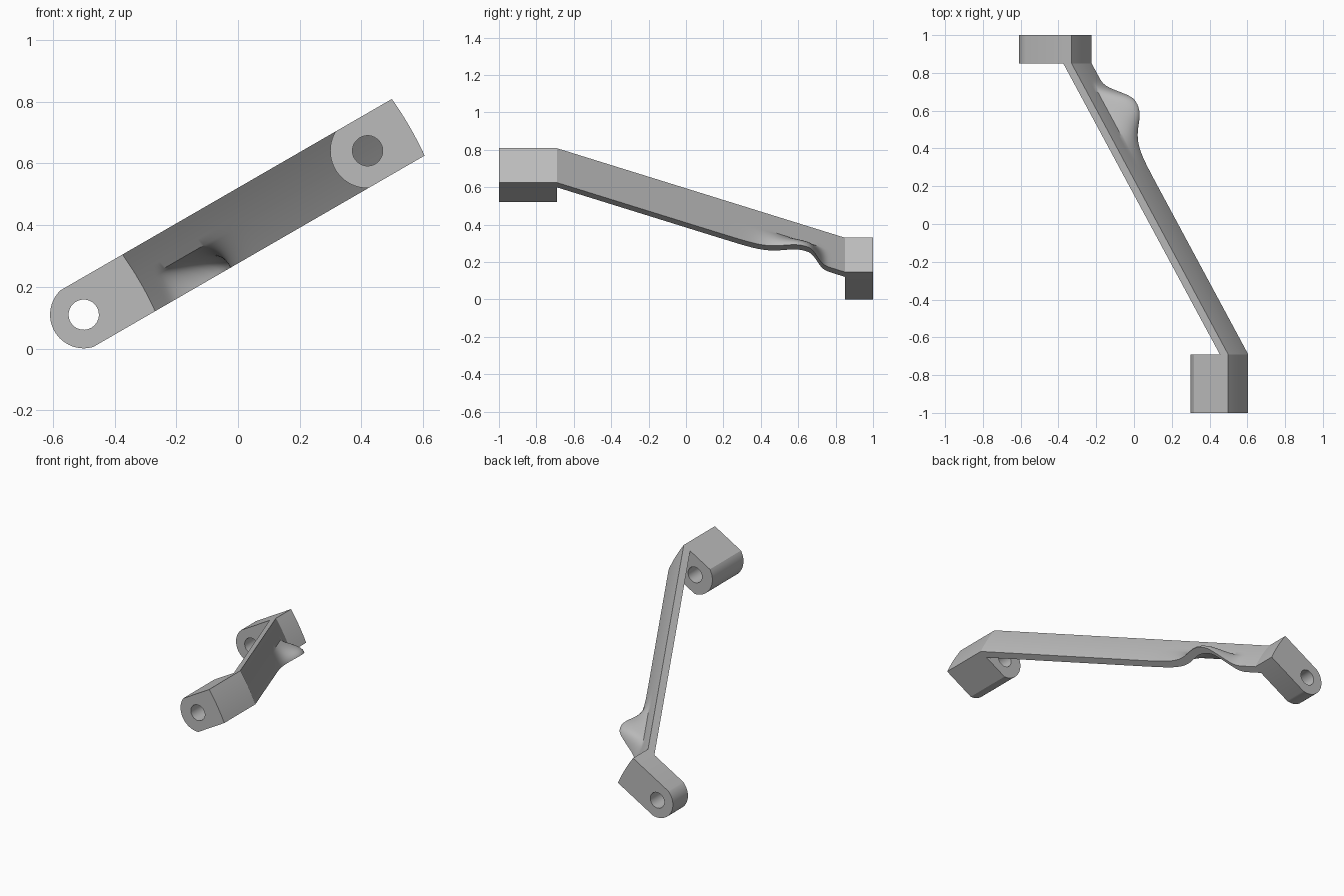
import bpy, bmesh, math
from mathutils import Matrix, Vector

cube = bpy.data.objects.get("Cube")
if cube:
    bpy.data.objects.remove(cube, do_unlink=True)

grey = bpy.data.materials.new("plain_grey")
grey.use_nodes = True
grey.diffuse_color = (0.5, 0.5, 0.5, 1)
grey.node_tree.nodes["Principled BSDF"].inputs["Base Color"].default_value = (0.5, 0.5, 0.5, 1)

# Tilted frame: local x runs along the arm, local y across it, local z towards the front
TILT = Matrix.Rotation(math.radians(-30), 4, "Y")
FRAME = TILT @ Matrix.Translation((0, 0, 0.345)) @ Matrix.Rotation(math.pi / 2, 4, "X")
HALF = 0.106
BACK, FRONT = 0.85, -0.69          # where the web meets the lugs
BACK_END, FRONT_END = -0.121, 0.836
THICK = 0.051


def bulge(v):
    """Slight convex bow of the square ends."""
    return 0.005 * (1 - (v / HALF) ** 2)


def finish(name, bm):
    bmesh.ops.remove_doubles(bm, verts=bm.verts, dist=1e-5)
    bmesh.ops.recalc_face_normals(bm, faces=bm.faces)
    mesh = bpy.data.meshes.new(name)
    bm.to_mesh(mesh)
    bm.free()
    mesh.transform(FRAME)
    mesh.materials.clear()
    mesh.materials.append(grey)
    obj = bpy.data.objects.new(name, mesh)
    bpy.context.collection.objects.link(obj)
    bpy.ops.object.select_all(action="DESELECT")
    obj.select_set(True)
    bpy.context.view_layer.objects.active = obj
    bpy.ops.object.shade_smooth_by_angle(angle=math.radians(30))
    return obj


def lug(name, centre, radius, end, y0, y1):
    """Round-ended block with a bored hole, extruded from a filled outline."""
    a = math.asin(HALF / radius)
    steps = 32
    outline = []
    for i in range(steps + 1):
        t = math.pi - a + 2 * a * i / steps
        outline.append((centre + radius * math.cos(t), radius * math.sin(t)))
    for i in range(9):
        v = -HALF + 2 * HALF * i / 8
        outline.append((end + bulge(v), v))
    hole = [(centre + 0.049 * math.cos(math.tau * i / 40),
             0.049 * math.sin(math.tau * i / 40)) for i in range(40)]
    curve = bpy.data.curves.new(name + "_outline", "CURVE")
    curve.dimensions = "2D"
    curve.fill_mode = "BOTH"
    curve.extrude = (y1 - y0) / 2
    for loop in (outline, hole):
        spline = curve.splines.new("POLY")
        spline.points.add(len(loop) - 1)
        for p, (x, y) in zip(spline.points, loop):
            p.co = (x, y, 0, 1)
        spline.use_cyclic_u = True
    helper = bpy.data.objects.new(name + "_outline", curve)
    bpy.context.collection.objects.link(helper)
    graph = bpy.context.evaluated_depsgraph_get()
    mesh = bpy.data.meshes.new_from_object(helper.evaluated_get(graph))
    bm = bmesh.new()
    bm.from_mesh(mesh)
    bpy.data.objects.remove(helper, do_unlink=True)
    bpy.data.meshes.remove(mesh)
    bmesh.ops.translate(bm, verts=bm.verts, vec=Vector((0, 0, -(y0 + y1) / 2)))
    return finish(name, bm)


def flare(y, v):
    """Outward sweep of the web's lower edge near the back lug."""
    if v >= 0:
        return 0
    d = y - 0.64
    along = math.exp(-(d / 0.07) ** 3) if d > 0 else math.exp(-(d / 0.158) ** 2)
    return 0.145 * along * math.sin(-v / HALF * math.pi / 2)


# Lugs
lug("back_lug", -0.378, 0.109, BACK_END, BACK, 1.0)
lug("front_lug", 0.684, 0.121, FRONT_END, -1.0, FRONT)

# Slanted web: a closed ring of section points swept from the back lug to the front lug
rows = [HALF * (i / 12 - 1) for i in range(13)] + [HALF * i / 4 for i in range(1, 5)]
section = [(v, 0) for v in rows] + [(v, -THICK) for v in reversed(rows)]
stations = 120
bm = bmesh.new()
rings = []
for i in range(stations + 1):
    f = i / stations
    y = BACK + (FRONT - BACK) * f
    base = BACK_END + (FRONT_END - BACK_END) * f
    fade = 0 if i in (0, stations) else 1
    rings.append([bm.verts.new((base + off + bulge(v) + fade * flare(y, v), v, -y))
                  for v, off in section])
count = len(section)
for r0, r1 in zip(rings, rings[1:]):
    for j in range(count):
        k = (j + 1) % count
        bm.faces.new((r0[j], r0[k], r1[k], r1[j]))
# End caps as quad strips
for ring in (rings[0], rings[-1]):
    for j in range(len(rows) - 1):
        bm.faces.new((ring[j], ring[j + 1], ring[count - 2 - j], ring[count - 1 - j]))
finish("slanted_web", bm)
